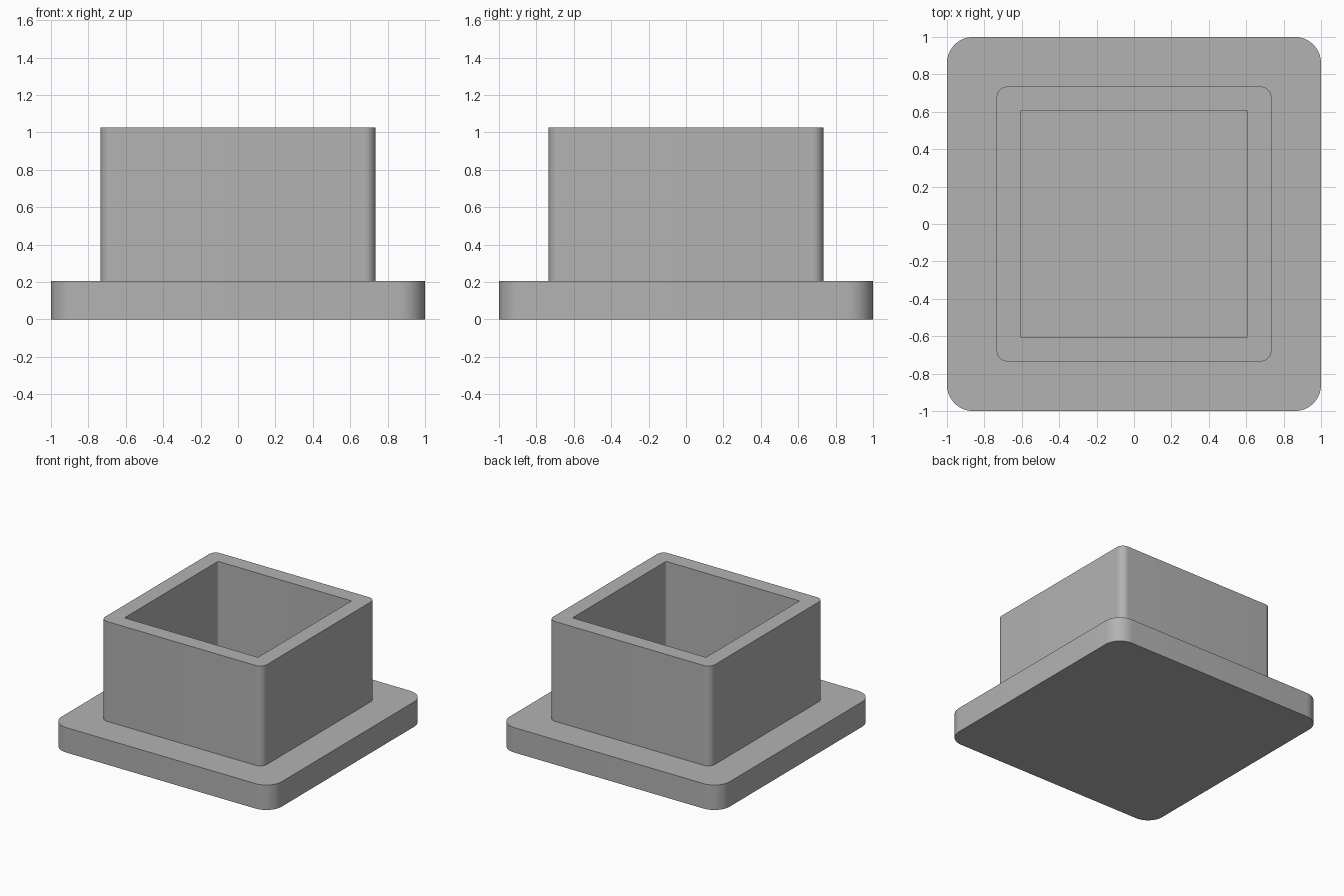
import bpy
import bmesh
from math import cos, sin, pi, radians

if "Cube" in bpy.data.objects:
    bpy.data.objects.remove(bpy.data.objects["Cube"], do_unlink=True)

CORNER_STEPS = 12

grey = bpy.data.materials.new("plain grey")
grey.use_nodes = True
colour = (0.45, 0.45, 0.45, 1)
grey.diffuse_color = colour
grey.node_tree.nodes["Principled BSDF"].inputs["Base Color"].default_value = colour


def rounded_square(bm, half, radius, z):
    """Ring of vertices around a square with rounded corners."""
    ring = []
    for corner, (sx, sy) in enumerate([(1, 1), (-1, 1), (-1, -1), (1, -1)]):
        for step in range(CORNER_STEPS + 1):
            a = (corner + step / CORNER_STEPS) * pi / 2
            ring.append(bm.verts.new((sx * (half - radius) + radius * cos(a),
                                      sy * (half - radius) + radius * sin(a), z)))
    return ring


def loft(name, sections):
    """Closed solid skinned through the sections, capped at both ends."""
    bm = bmesh.new()
    rings = [rounded_square(bm, *s) for s in sections]
    for low, high in zip(rings, rings[1:]):
        for i in range(len(low)):
            j = (i + 1) % len(low)
            bm.faces.new((low[i], low[j], high[j], high[i]))
    bm.faces.new(rings[0][::-1])
    bm.faces.new(rings[-1])
    bmesh.ops.recalc_face_normals(bm, faces=bm.faces)
    mesh = bpy.data.meshes.new(name)
    bm.to_mesh(mesh)
    bm.free()
    mesh.materials.append(grey)
    obj = bpy.data.objects.new(name, mesh)
    bpy.context.collection.objects.link(obj)
    bpy.ops.object.select_all(action="DESELECT")
    obj.select_set(True)
    bpy.context.view_layer.objects.active = obj
    bpy.ops.object.shade_smooth_by_angle(angle=radians(30))
    return obj


BASE_TOP, RIM = 0.205, 1.025

# One-piece tube plug: flange, outer wall, rim, then the hollow down to its floor
loft("flanged_square_plug", [
    (1.0, 0.14, 0),
    (1.0, 0.14, BASE_TOP),
    (0.735, 0.06, BASE_TOP),
    (0.735, 0.06, RIM),
    (0.607, 0.007, RIM),
    (0.607, 0.007, BASE_TOP),
])
